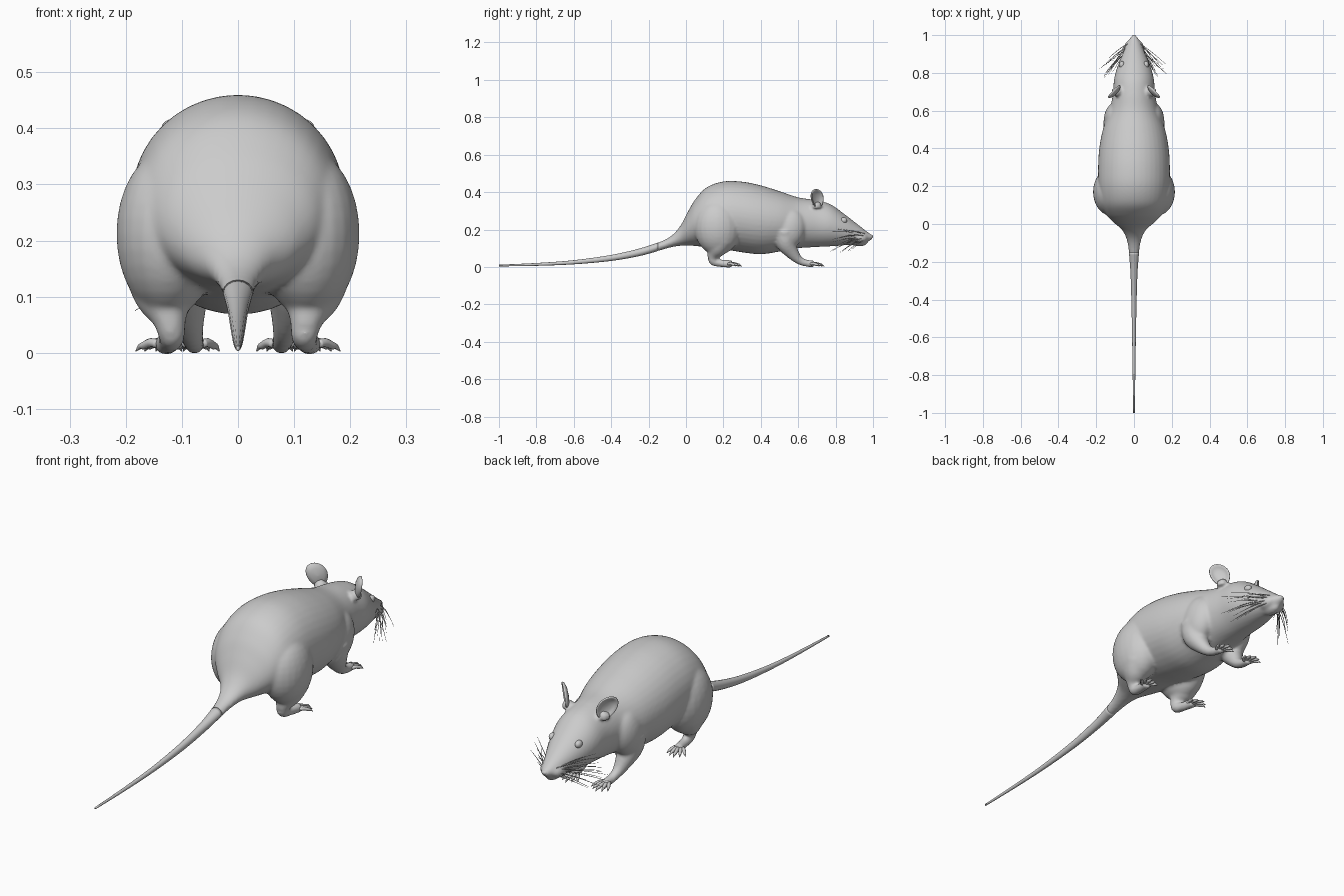
import bpy, bmesh, math, random
from mathutils import Vector, Matrix

if "Cube" in bpy.data.objects:
    bpy.data.objects.remove(bpy.data.objects["Cube"])

random.seed(4)
fur = bpy.data.materials.new("plain grey")
fur.diffuse_color = (0.6, 0.6, 0.6, 1)
fur.use_nodes = True
fur.node_tree.nodes["Principled BSDF"].inputs["Base Color"].default_value = fur.diffuse_color


def finish(bm, name):
    bmesh.ops.recalc_face_normals(bm, faces=bm.faces)
    me = bpy.data.meshes.new(name)
    bm.to_mesh(me)
    bm.free()
    me.materials.append(fur)
    for p in me.polygons:
        p.use_smooth = True
    ob = bpy.data.objects.new(name, me)
    bpy.context.collection.objects.link(ob)
    return ob


def skin(bm, rings):
    """Bridge rings of points and close both ends."""
    vs = [[bm.verts.new(p) for p in r] for r in rings]
    n = len(vs[0])
    for a, b in zip(vs, vs[1:]):
        for i in range(n):
            j = (i + 1) % n
            bm.faces.new((a[i], a[j], b[j], b[i]))
    bm.faces.new(vs[0][::-1])
    bm.faces.new(vs[-1])


def spline(rows, steps):
    """Catmull-Rom interpolation through rows of numbers."""
    out = []
    for i in range(len(rows) - 1):
        q = [rows[max(i - 1, 0)], rows[i], rows[i + 1], rows[min(i + 2, len(rows) - 1)]]
        for k in range(steps):
            t = k / steps
            out.append([0.5 * (2 * b + (c - a) * t + (2 * a - 5 * b + 4 * c - d) * t * t
                        + (3 * b - a - 3 * c + d) * t ** 3) for a, b, c, d in zip(*q)])
    return out + [list(rows[-1])]


def tube(bm, rows, steps=4, n=12, flat=1.0):
    """Round limb through rows of x, y, z, radius."""
    pts = spline(rows, steps)
    rings = []
    for i, (x, y, z, r) in enumerate(pts):
        d = Vector(pts[min(i + 1, len(pts) - 1)][:3]) - Vector(pts[max(i - 1, 0)][:3])
        side = d.cross(Vector((0, 0, 1))).normalized()
        up = side.cross(d).normalized()
        rings.append([Vector((x, y, z)) + side * r * math.cos(a) + up * r * flat * math.sin(a)
                      for a in (math.tau * k / n for k in range(n))])
    skin(bm, rings)


def ball(bm, loc, size, tilt=0):
    m = Matrix.Translation(loc) @ Matrix.Rotation(tilt, 4, 'X') @ Matrix.Diagonal((*size, 1))
    bmesh.ops.create_uvsphere(bm, u_segments=24, v_segments=16, radius=1, matrix=m)


def loft(bm, rows, steps, n):
    """Elliptic sections from rows of y, bottom, top, half width."""
    rings = []
    for y, lo, hi, w in spline(rows, steps):
        rings.append([(w * math.cos(a), y, (lo + hi) / 2 + (hi - lo) / 2 * math.sin(a))
                      for a in (math.tau * k / n for k in range(n))])
    skin(bm, rings)


TAIL = [(-1, .003, .012, .004), (-.8, .006, .021, .007), (-.6, .014, .036, .010),
        (-.4, .032, .064, .014), (-.25, .058, .098, .019), (-.15, .085, .130, .027)]
BODY = [(-.25, .058, .098, .019), (-.15, .085, .130, .027), (-.08, .105, .165, .040),
        (-.03, .113, .220, .065), (.01, .114, .295, .110), (.05, .112, .362, .148),
        (.11, .105, .425, .175), (.20, .095, .457, .188), (.30, .078, .456, .190),
        (.40, .068, .436, .184), (.50, .082, .405, .165), (.60, .100, .372, .130),
        (.69, .106, .358, .112), (.77, .110, .336, .105), (.84, .115, .288, .085),
        (.91, .122, .234, .056), (.96, .130, .195, .034), (.99, .145, .174, .018),
        (1.0, .153, .166, .008)]

# tail
bm = bmesh.new()
loft(bm, TAIL, 5, 16)
finish(bm, "tail")

# body with head, haunches, shoulders, legs and soles, fused into one skin
bm = bmesh.new()
loft(bm, BODY, 5, 40)
ball(bm, (0, .925, .128), (.026, .045, .018))                 # lower jaw
for s in (-1, 1):
    ball(bm, (s * .125, .17, .212), (.092, .125, .148))       # haunch
    ball(bm, (s * .098, .55, .205), (.062, .090, .110), -.3)  # shoulder
    ball(bm, (s * .028, .925, .155), (.026, .045, .028))      # whisker pad
    tube(bm, [(s * .135, .19, .15, .07), (s * .13, .165, .10, .055),
              (s * .122, .145, .06, .032), (s * .118, .148, .03, .024),
              (s * .122, .19, .019, .020), (s * .130, .245, .016, .021)], 5, 16)
    tube(bm, [(s * .10, .53, .19, .065), (s * .10, .535, .13, .055),
              (s * .093, .565, .08, .038), (s * .085, .60, .04, .024),
              (s * .080, .64, .021, .019), (s * .077, .685, .016, .019)], 5, 16)
    tube(bm, [(s * .085, .70, .32, .03), (s * .096, .70, .345, .018)], 3)  # ear root
body = finish(bm, "body")
m = body.modifiers.new("fuse", 'REMESH')
m.mode = 'VOXEL'
m.voxel_size = .007
m.use_smooth_shade = True
m = body.modifiers.new("soften", 'SMOOTH')
m.factor = .5
m.iterations = 8

# toes with claws
for name, x0, y0, length, lean in (("hind_toes", .130, .235, .052, .25),
                                   ("front_toes", .077, .675, .052, -.05)):
    bm = bmesh.new()
    for s in (-1, 1):
        for k in range(-2, 3):
            a = lean + k * .27
            ln = length * (1 - .09 * abs(k))
            dx, dy = math.sin(a), math.cos(a)
            px, py = x0 + k * .007, y0 - abs(k) * .004
            at = lambda t, z, r: (s * (px + dx * ln * t), py + dy * ln * t, z, r)
            tube(bm, [at(0, .016, .008), at(.4, .018, .008), at(.8, .013, .007),
                      at(1.0, .011, .005), at(1.25, .003, .001)], 3, 8)
    finish(bm, name)

# ears: shallow cups facing forward and outward
CUP = [(.02, -.014), (.6, -.011), (.92, -.004), (1, .001), (.97, .006),
       (.87, .006), (.72, -.001), (.4, -.006), (.02, -.007)]
for s, name in ((-1, "left_ear"), (1, "right_ear")):
    bm = bmesh.new()
    side = Vector((s * .66, -.72, .1)).normalized()
    face = Vector((s * .72, .66, -.05)).normalized()
    up = Vector((s * .2, -.05, 1)).normalized()
    mid = Vector((s * .102, .70, .366))
    skin(bm, [[mid + side * .045 * r * math.cos(a) * (1 + .12 * math.sin(a))
               + up * .052 * r * math.sin(a) + face * d
               for a in (math.tau * k / 28 for k in range(28))] for r, d in CUP])
    finish(bm, name)

# eyes
bm = bmesh.new()
for s in (-1, 1):
    ball(bm, (s * .064, .843, .249), (.014, .019, .016))
finish(bm, "eyes")

# nose
bm = bmesh.new()
ball(bm, (0, .985, .162), (.015, .015, .011))
finish(bm, "nose")

# whiskers
bm = bmesh.new()
for s in (-1, 1):
    for k in range(16):
        row, col = k % 4, k // 4
        p = Vector((s * (.034 + .004 * col), .955 - .016 * col, .145 + .011 * row))
        ln = random.uniform(.10, .18)
        a = random.uniform(.55, 1.05)
        d = Vector((s * math.cos(a), -math.sin(a), (row - 1.8) * .2 + random.uniform(-.1, .1)))
        q, e = p + d * ln * .5, p + d * ln + Vector((0, -.008, -.012))
        tube(bm, [(*p, .0016), (*q, .0014), (*e, .0005)], 3, 5)
finish(bm, "whiskers")
